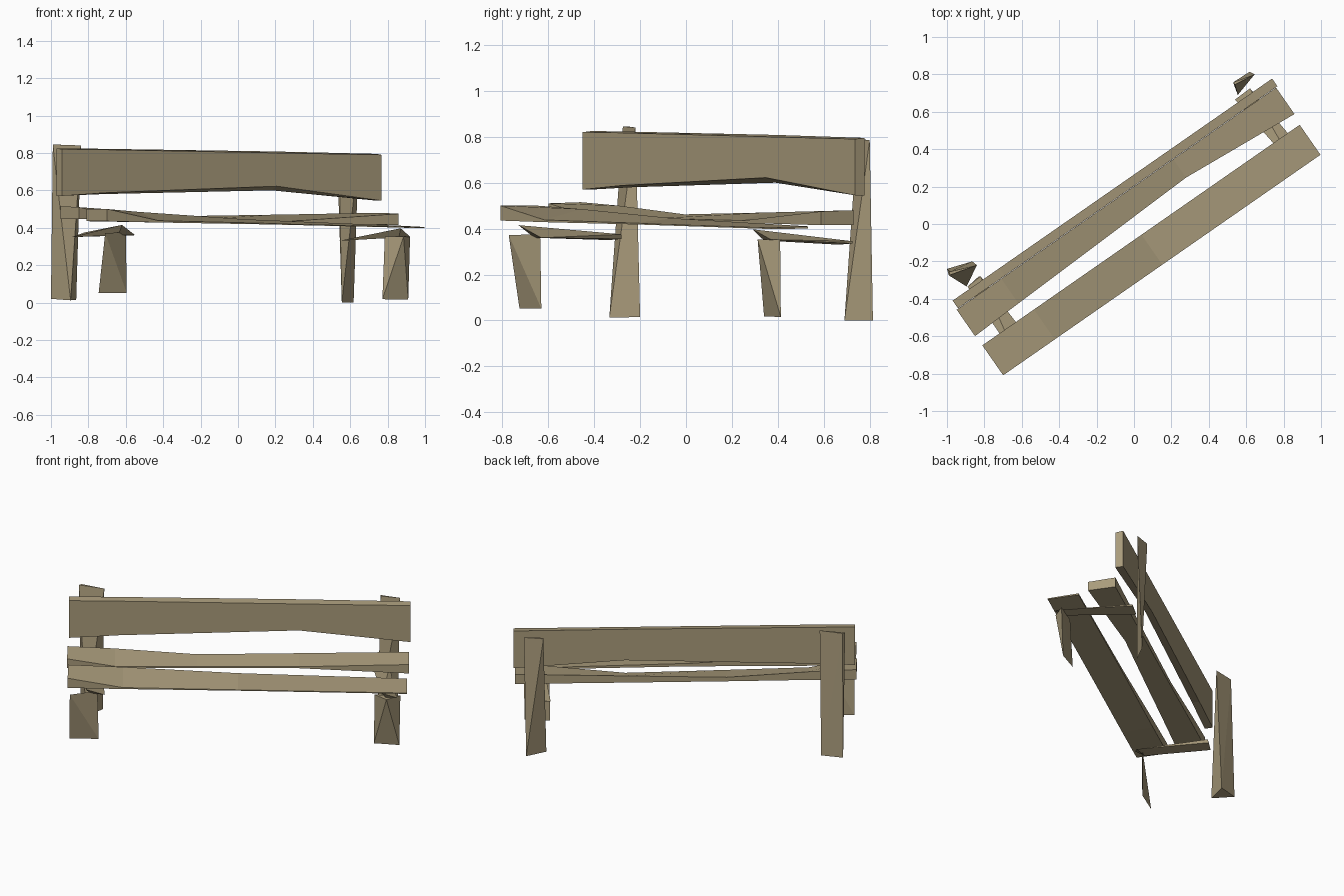
import bpy, bmesh, math
from mathutils import Vector

ANGLE = math.radians(34.8)
wood = bpy.data.materials.new("weathered_wood")
wood.diffuse_color = (0.40, 0.33, 0.20, 1)


def finish(name, bm, turn=0.0):
    bmesh.ops.recalc_face_normals(bm, faces=bm.faces)
    mesh = bpy.data.meshes.new(name)
    bm.to_mesh(mesh)
    bm.free()
    mesh.materials.append(wood)
    ob = bpy.data.objects.new(name, mesh)
    ob.rotation_euler.z = turn
    bpy.context.collection.objects.link(ob)


def plank(name, stations):
    """Loft of four-cornered sections along the bench.
    Station: along, front v, back v, front bottom/top z, back bottom/top z."""
    bm = bmesh.new()
    rings = []
    for u, v0, v1, fb, ft, bb, bt in stations:
        pts = [(u, v0, fb), (u, v0, ft), (u, v1, bt), (u, v1, bb)]
        rings.append([bm.verts.new(p) for p in pts])
    for a, b in zip(rings, rings[1:]):
        for i in range(4):
            j = (i + 1) % 4
            bm.faces.new((a[i], a[j], b[j], b[i]))
    bm.faces.new(rings[0])
    bm.faces.new(rings[-1])
    finish(name, bm, ANGLE)


def hewn(name, points):
    """Rough chunk: convex hull of a few corner points."""
    bm = bmesh.new()
    for p in points:
        bm.verts.new(Vector(p))
    bmesh.ops.convex_hull(bm, input=bm.verts)
    finish(name, bm)


# Warped seat planks and backrest
plank("front_seat_plank", [
    (-1.036, -0.265, -0.07, 0.435, 0.50, 0.435, 0.50),
    (-0.70, -0.265, -0.07, 0.428, 0.438, 0.43, 0.485),
    (0.0, -0.265, -0.07, 0.418, 0.424, 0.425, 0.445),
    (1.03, -0.265, -0.07, 0.398, 0.404, 0.40, 0.41)])
plank("rear_seat_plank", [
    (-1.04, -0.007, 0.165, 0.448, 0.51, 0.448, 0.515),
    (-0.75, 0.004, 0.165, 0.445, 0.455, 0.445, 0.50),
    (-0.25, 0.022, 0.165, 0.435, 0.445, 0.435, 0.462),
    (0.37, 0.045, 0.165, 0.425, 0.435, 0.425, 0.47),
    (1.04, -0.007, 0.165, 0.415, 0.475, 0.415, 0.48)])
plank("backrest_plank", [
    (-1.03, 0.167, 0.217, 0.57, 0.82, 0.57, 0.825),
    (-0.727, 0.167, 0.217, 0.588, 0.817, 0.58, 0.822),
    (0.37, 0.167, 0.217, 0.622, 0.80, 0.60, 0.808),
    (1.05, 0.167, 0.217, 0.545, 0.79, 0.545, 0.795)])

# Rear posts
hewn("rear_post_left", [
    (-1.0, -0.24, 0.02), (-0.865, -0.2, 0.015), (-0.895, -0.334, 0.012),
    (-0.99, -0.275, 0.845), (-0.985, -0.255, 0.845), (-0.84, -0.22, 0.84)])
hewn("rear_post_right", [
    (0.555, 0.69, 0.0), (0.618, 0.814, 0.0),
    (0.53, 0.757, 0.79), (0.54, 0.745, 0.79), (0.645, 0.80, 0.785)])

# Front legs
hewn("front_leg_left", [
    (-0.71, -0.772, 0.372), (-0.60, -0.635, 0.375),
    (-0.745, -0.725, 0.052), (-0.595, -0.63, 0.052)])
hewn("front_leg_right", [
    (0.785, 0.33, 0.352), (0.885, 0.312, 0.352), (0.92, 0.41, 0.352),
    (0.772, 0.34, 0.018), (0.91, 0.413, 0.015)])

# Seat bearers joining front legs to rear posts
hewn("seat_bearer_left", [
    (-0.62, -0.73, 0.415), (-0.55, -0.63, 0.36), (-0.64, -0.66, 0.36),
    (-0.89, -0.335, 0.35), (-0.82, -0.28, 0.375), (-0.83, -0.28, 0.355)])
hewn("seat_bearer_right", [
    (0.87, 0.29, 0.397), (0.92, 0.37, 0.352), (0.86, 0.34, 0.348),
    (0.54, 0.665, 0.33), (0.62, 0.725, 0.345), (0.62, 0.725, 0.335)])
